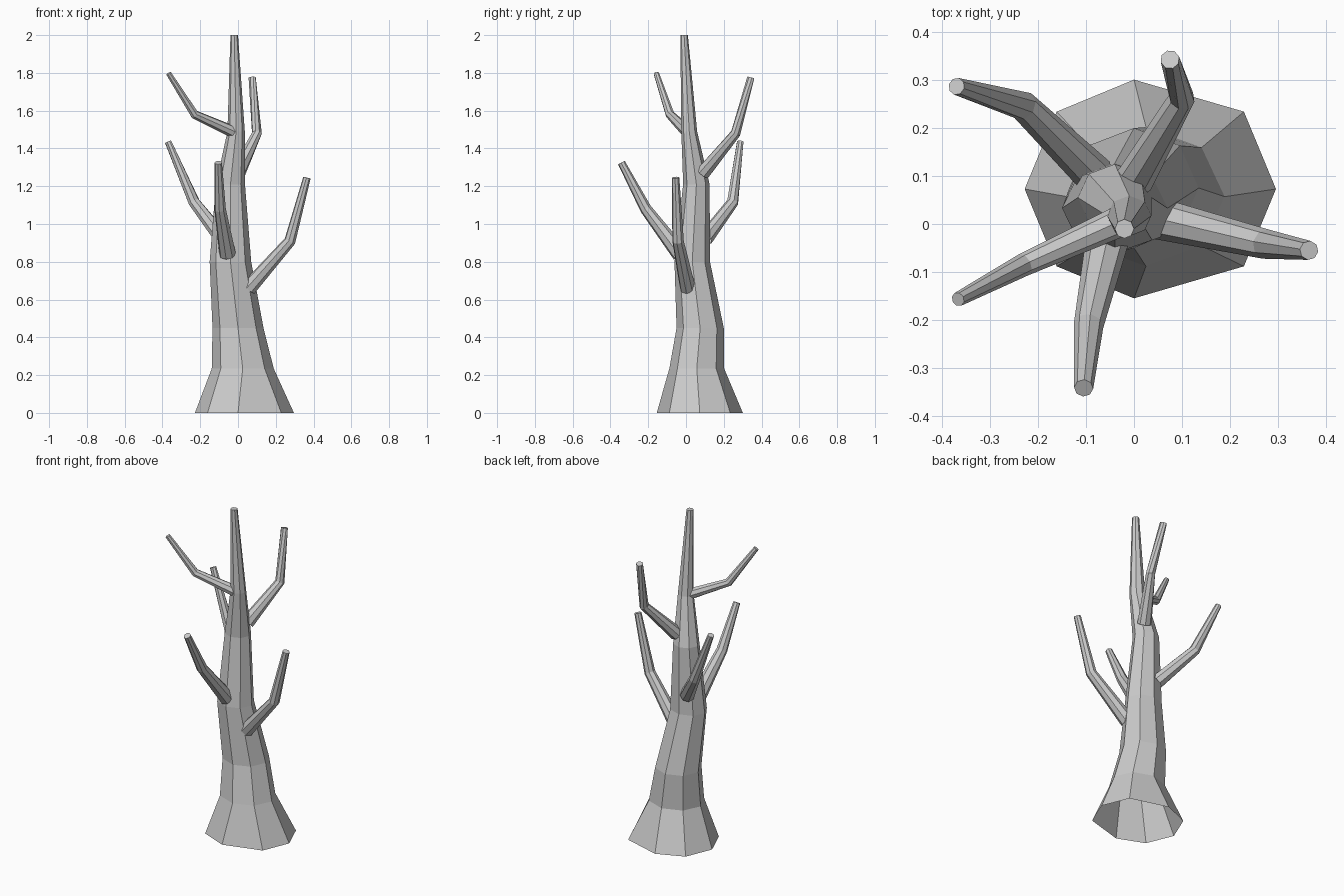
import bpy, bmesh, math
from mathutils import Vector

if "Cube" in bpy.data.objects:
    bpy.data.objects.remove(bpy.data.objects["Cube"])

SIDES = 8


def skin_rings(name, rings):
    """Bridge a list of point rings into a flat-shaded tube, open below, capped at the tip."""
    bm = bmesh.new()
    loops = [[bm.verts.new(p) for p in ring] for ring in rings]
    for a, b in zip(loops, loops[1:]):
        for i in range(SIDES):
            j = (i + 1) % SIDES
            bm.faces.new((a[i], a[j], b[j], b[i]))
    bm.faces.new(loops[-1])
    mesh = bpy.data.meshes.new(name)
    bm.to_mesh(mesh)
    bm.free()
    obj = bpy.data.objects.new(name, mesh)
    bpy.context.collection.objects.link(obj)
    return obj


def ring(center, radius_x, radius_y, u, v):
    angles = [math.tau * i / SIDES for i in range(SIDES)]
    return [center + u * radius_x * math.cos(a) + v * radius_y * math.sin(a) for a in angles]


def branch(name, points, radii):
    pts = [Vector(p) for p in points]
    first = (pts[1] - pts[0]).normalized()
    last = (pts[2] - pts[1]).normalized()
    rings = []
    for p, r, d in zip(pts, radii, (first, (first + last).normalized(), last)):
        side = d.cross(Vector((0, 0, 1))).normalized()
        rings.append(ring(p, r, r, side, side.cross(d)))
    return skin_rings(name, rings)


# Trunk: x, y, z, radius in x, radius in y
trunk_profile = [
    (0.0, 0.073, 0.0, 0.228, 0.228),
    (0.025, 0.057, 0.235, 0.164, 0.145),
    (0.0, 0.075, 0.45, 0.135, 0.125),
    (-0.04, 0.033, 0.80, 0.11, 0.094),
    (-0.04, 0.055, 1.21, 0.077, 0.07),
    (-0.01, 0.017, 1.49, 0.046, 0.042),
    (-0.02, -0.01, 2.0, 0.02, 0.02),
]
X, Y = Vector((1, 0, 0)), Vector((0, 1, 0))
trunk_rings = [ring(Vector((x, y, z)), rx, ry, X, Y) for x, y, z, rx, ry in trunk_profile]
# The foot flares further out on the right
for i in (0, 1, SIDES - 1):
    trunk_rings[0][i].x += 0.068
skin_rings("trunk", trunk_rings)

# Branches: start, elbow, tip
branch("right_branch",
       [(0.055, 0.01, 0.66), (0.275, -0.042, 0.91), (0.365, -0.055, 1.245)],
       (0.043, 0.031, 0.02))
branch("front_branch",
       [(-0.055, -0.03, 0.84), (-0.095, -0.213, 1.08), (-0.105, -0.342, 1.325)],
       (0.045, 0.031, 0.02))
branch("upper_left_branch",
       [(-0.02, 0.01, 1.485), (-0.23, -0.085, 1.58), (-0.367, -0.157, 1.797)],
       (0.033, 0.024, 0.015))
branch("back_left_branch",
       [(-0.08, 0.10, 0.92), (-0.232, 0.247, 1.115), (-0.37, 0.287, 1.435)],
       (0.042, 0.031, 0.018))
branch("back_right_branch",
       [(0.0, 0.09, 1.27), (0.1, 0.263, 1.48), (0.075, 0.343, 1.775)],
       (0.04, 0.027, 0.02))
